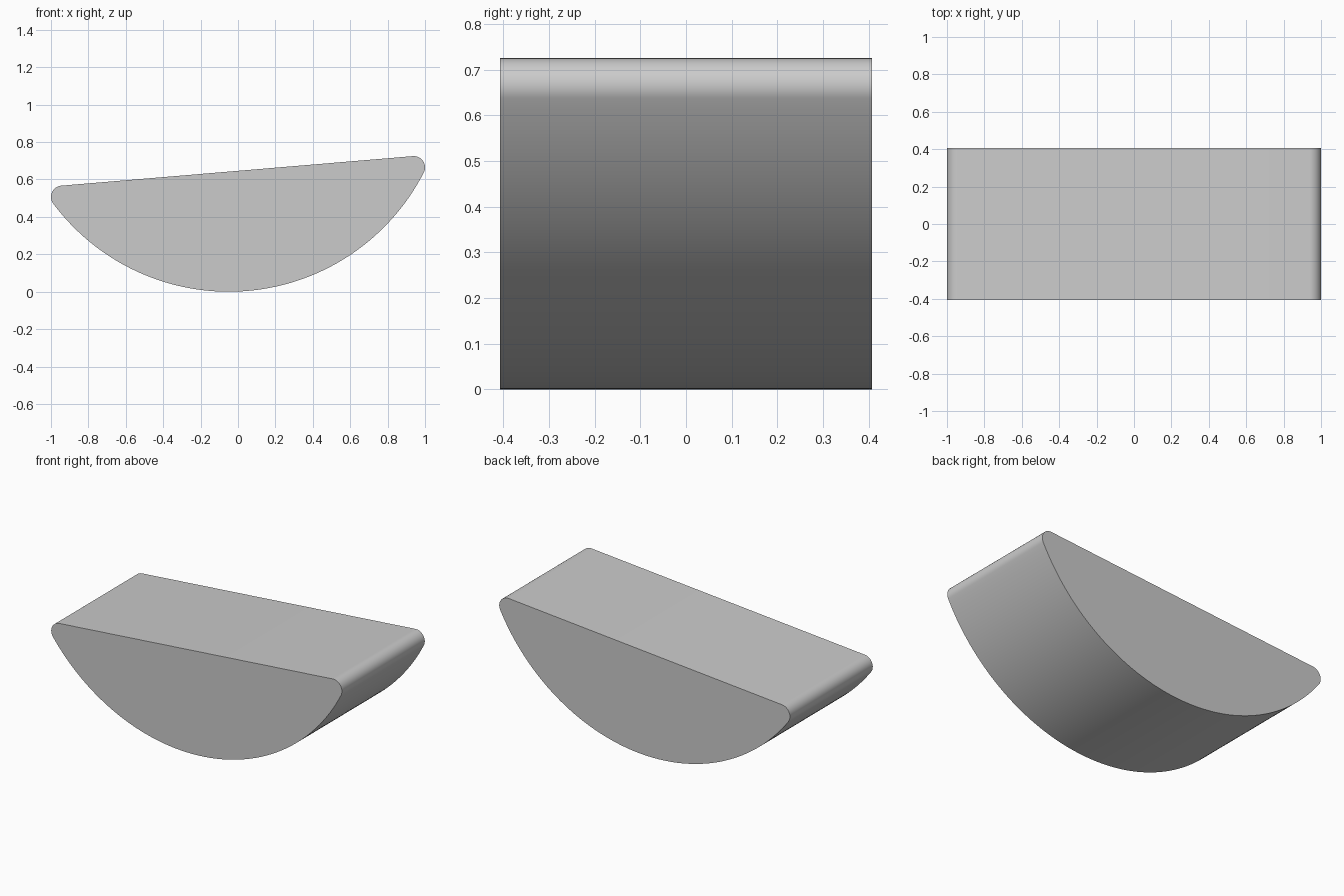
import bpy, bmesh, math

cube = bpy.data.objects.get("Cube")
if cube:
    bpy.data.objects.remove(cube, do_unlink=True)

# Proportions of the tilted half-round block
TILT = math.radians(4.8)
CORNER = 0.06
HALF_DEPTH = 0.407
TOP = 0.725
s, c = math.sin(TILT), math.cos(TILT)
half_chord = (1 - CORNER) / c
mid = TOP - CORNER - half_chord * s

# Distance to the belly arc centre so the arc touches the ground and both corners
k = mid - CORNER
rise = (k * c - math.sqrt((k * c) ** 2 - s * s * (half_chord ** 2 - k * k))) / s ** 2
belly = mid + rise * c
swing = math.atan2(half_chord, rise)


def arc(cx, cz, radius, start, end, steps):
    """Points on an arc, with the tilt applied about the chord middle."""
    pts = []
    for i in range(steps + 1):
        t = start + (end - start) * i / steps
        x, z = cx + radius * math.cos(t), cz + radius * math.sin(t)
        pts.append((x * c - z * s, mid + x * s + z * c))
    return pts


# Profile: belly, right corner, left corner
down = -math.pi / 2
profile = arc(0, rise, belly, down - swing, down + swing, 96)
profile += arc(half_chord, 0, CORNER, down + swing, -down, 16)[1:]
profile += arc(-half_chord, 0, CORNER, -down, -down * 3 - swing, 16)[:-1]

# Extrude the profile front to back
bm = bmesh.new()
face = bm.faces.new([bm.verts.new((x, -HALF_DEPTH, z)) for x, z in profile])
grown = bmesh.ops.extrude_face_region(bm, geom=[face])["geom"]
bmesh.ops.translate(bm, vec=(0, 2 * HALF_DEPTH, 0),
                    verts=[v for v in grown if isinstance(v, bmesh.types.BMVert)])
bmesh.ops.recalc_face_normals(bm, faces=bm.faces)
mesh = bpy.data.meshes.new("half_round_block")
bm.to_mesh(mesh)
bm.free()

block = bpy.data.objects.new("half_round_block", mesh)
bpy.context.collection.objects.link(block)

# Plain grey
grey = bpy.data.materials.new("light_grey")
grey.use_nodes = True
colour = (0.6, 0.6, 0.6, 1)
grey.diffuse_color = colour
grey.node_tree.nodes["Principled BSDF"].inputs["Base Color"].default_value = colour
mesh.materials.append(grey)

# Smooth the curves, keep the end faces crisp
bpy.ops.object.select_all(action="DESELECT")
block.select_set(True)
bpy.context.view_layer.objects.active = block
bpy.ops.object.shade_smooth_by_angle(angle=math.radians(30))
